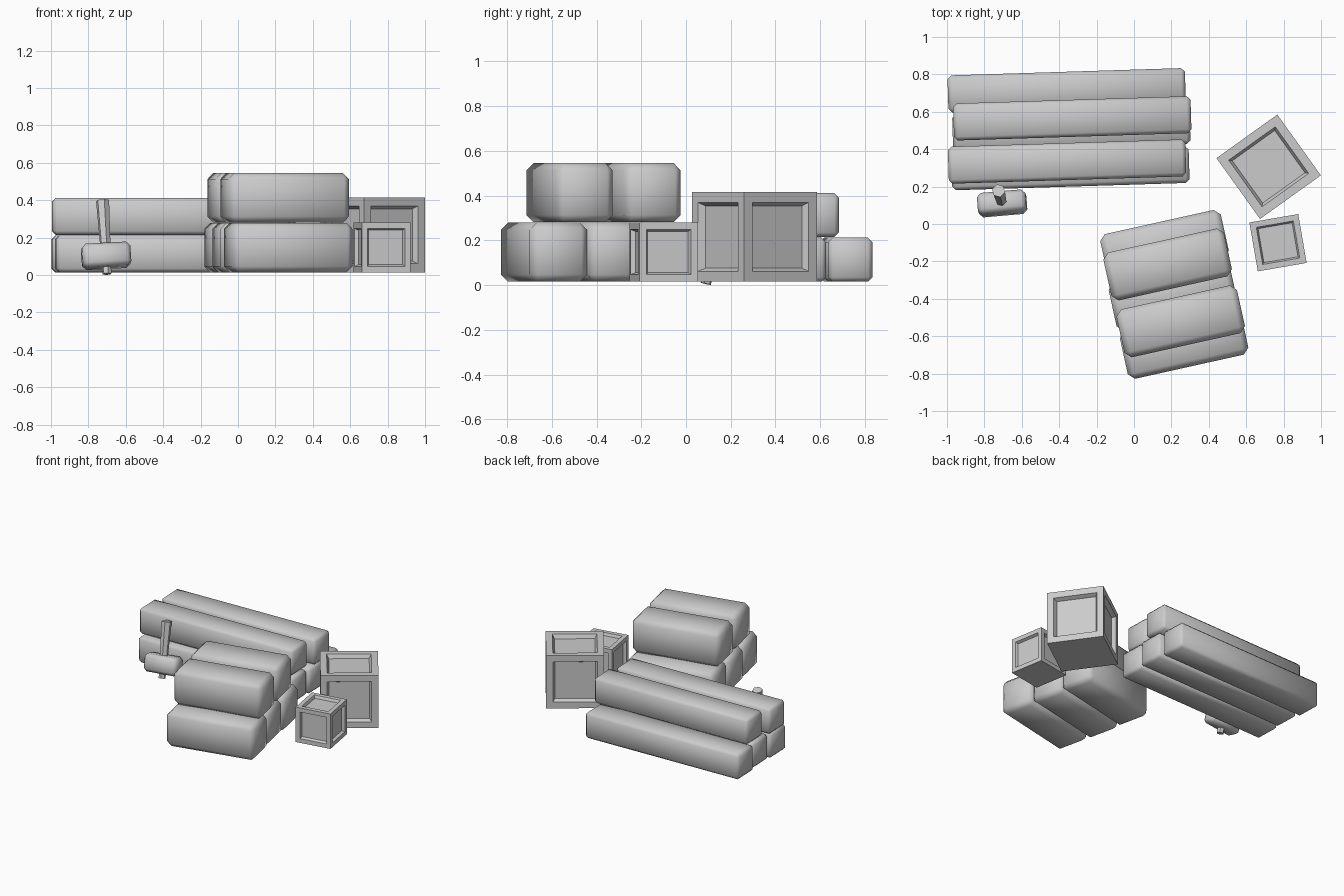
import bpy, bmesh
from math import radians, sin, cos
from mathutils import Matrix, Vector, Euler

if "Cube" in bpy.data.objects:
    bpy.data.objects.remove(bpy.data.objects["Cube"])

GROUND = 0.015


def finish(name, bm, matrix, smooth):
    mesh = bpy.data.meshes.new(name)
    for f in bm.faces:
        f.smooth = smooth
    bm.to_mesh(mesh)
    bm.free()
    ob = bpy.data.objects.new(name, mesh)
    ob.matrix_world = matrix
    bpy.context.collection.objects.link(ob)
    return ob


def place(loc, rot=(0, 0, 0)):
    r = Euler([radians(a) for a in rot]).to_matrix().to_4x4()
    return Matrix.Translation(loc) @ r


def box(size):
    bm = bmesh.new()
    bmesh.ops.create_cube(bm, size=1)
    bmesh.ops.scale(bm, vec=size, verts=bm.verts)
    return bm


def soft_block(name, size, bevel, matrix):
    bm = box(size)
    bmesh.ops.bevel(bm, geom=bm.edges[:], offset=bevel, segments=1,
                    affect='EDGES', profile=0.5)
    return finish(name, bm, matrix, True)


def crate(name, side, border, slope, depth, x, y, turn):
    bm = box((side, side, side))
    bm.normal_update()
    # recessed panels on every face but the underside
    panels = [f for f in bm.faces if f.normal.z > -0.5]
    bmesh.ops.inset_individual(bm, faces=panels, thickness=border)
    bmesh.ops.inset_individual(bm, faces=panels, thickness=slope, depth=-depth)
    return finish(name, bm, place((x, y, GROUND + side / 2), (0, 0, turn)), False)


# stacked timber beams: three below, two on top
beams = [(-0.36, 0.715, 0), (-0.335, 0.508, 0), (-0.34, 0.299, 0),
         (-0.33, 0.565, 1), (-0.358, 0.334, 1)]
for i, (x, y, row) in enumerate(beams):
    soft_block(f"beam_{i + 1}", (1.27, 0.198, 0.197), 0.02,
               place((x, y, GROUND + 0.0985 + row * 0.2), (0, 0, 1.8)))

# stacked bales, laid out along the stack's own turned axes
a = radians(12.5)
u, v = Vector((cos(a), sin(a), 0)), Vector((sin(a), -cos(a), 0))
bales = [(0.134, 0.15, 0), (0.121, 0.415, 0), (0.124, 0.678, 0),
         (0.129, 0.25, 1), (0.131, 0.562, 1)]
for i, (along, across, row) in enumerate(bales):
    pos = u * along + v * across
    pos.z = GROUND + 0.132 + row * 0.266
    soft_block(f"bale_{i + 1}", (0.66, 0.262, 0.264), 0.032,
               place(pos, (0, 0, 12.5)))

# crates
crate("large_crate", 0.4, 0.066, 0.02, 0.03, 0.72, 0.306, 35.6)
crate("small_crate", 0.265, 0.045, 0.012, 0.02, 0.77, -0.1, 9.8)

# mallet leaning on the beams
soft_block("mallet_head", (0.26, 0.115, 0.128), 0.022,
           place((-0.705, 0.11, 0.103), (-14, -3, 5)))
foot, tip = Vector((-0.7, 0.088, 0.006)), Vector((-0.724, 0.178, 0.398))
axis = tip - foot
bm = bmesh.new()
bmesh.ops.create_cone(bm, cap_ends=True, segments=6, radius1=0.024,
                      radius2=0.036, depth=axis.length)
turn = axis.to_track_quat('Z', 'Y').to_matrix().to_4x4()
finish("mallet_handle", bm, Matrix.Translation((foot + tip) / 2) @ turn, False)
